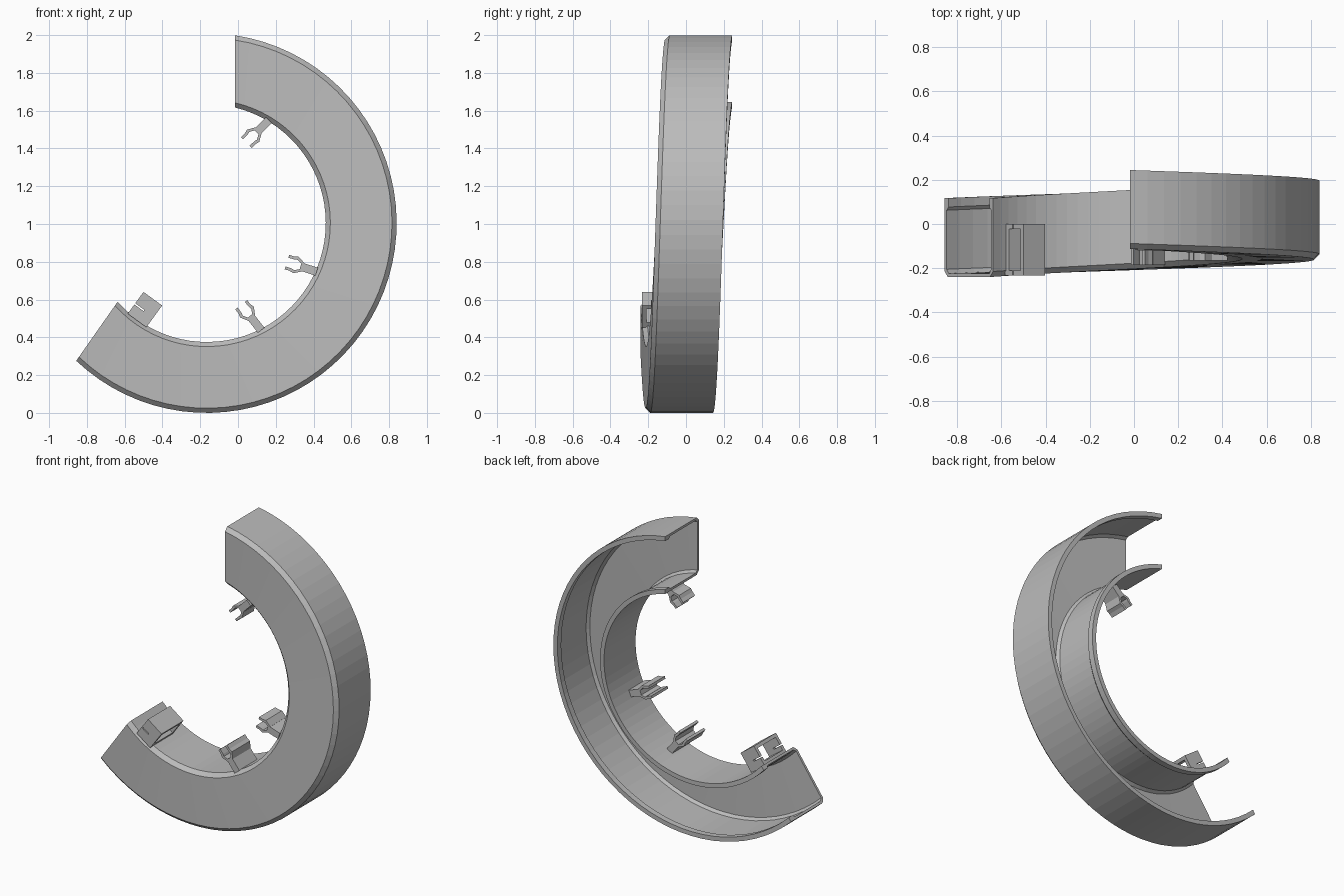
import bpy, bmesh, math
from mathutils import Vector

cube = bpy.data.objects.get("Cube")
if cube:
    bpy.data.objects.remove(cube, do_unlink=True)

grey = bpy.data.materials.new("plain_grey")
grey.use_nodes = True
COLOUR = (0.5, 0.5, 0.5, 1)
grey.diffuse_color = COLOUR
grey.node_tree.nodes["Principled BSDF"].inputs["Base Color"].default_value = COLOUR

CX, CZ = -0.165, 1.005            # helix axis
OFFSET = 0.148                    # profile plane offset from the axis
START, END = -125, 90             # sweep in degrees
FRONT_A, FRONT_B = -0.24, -0.113  # front of the trough at both ends
DEPTH, OUTER, INNER = 0.357, 0.994, 0.612
SEGMENTS = 48


def finish(name, bm):
    bmesh.ops.recalc_face_normals(bm, faces=bm.faces)
    mesh = bpy.data.meshes.new(name)
    bm.to_mesh(mesh)
    bm.free()
    mesh.materials.append(grey)
    obj = bpy.data.objects.new(name, mesh)
    bpy.context.collection.objects.link(obj)
    return obj


def skin(name, rings):
    """Join closed rings of points into a capped solid."""
    bm = bmesh.new()
    rows = [[bm.verts.new(p) for p in ring] for ring in rings]
    for a, b in zip(rows, rows[1:]):
        for i in range(len(a)):
            j = (i + 1) % len(a)
            bm.faces.new((a[i], a[j], b[j], b[i]))
    for row in (rows[0], rows[-1]):
        bm.faces.new(row)
    return finish(name, bm)


def prism(name, outline, y0, y1):
    return skin(name, [[(x, y, z) for x, z in outline] for y in (y0, y1)])


# Helical trough: U profile with chamfered corners and thickened rims
bev, wall, lip = 0.025, 0.016, 0.03
half = [(bev, 0), (0, bev), (0, DEPTH), (lip, DEPTH), (lip, DEPTH - 0.04),
        (wall, DEPTH - 0.055), (wall, bev + 0.01), (bev + 0.006, wall)]
profile = [(OUTER - t, y) for t, y in half]
profile += [(INNER + t, y) for t, y in reversed(half)]

rings = []
for i in range(SEGMENTS + 1):
    f = i / SEGMENTS
    a = math.radians(START + (END - START) * f)
    c, s = math.cos(a), math.sin(a)
    front = FRONT_A + (FRONT_B - FRONT_A) * f
    rings.append([(CX + t * c + OFFSET * s, front + y, CZ + t * s - OFFSET * c)
                  for t, y in profile])
skin("spiral_trough", rings)


# Snap clips: open six-sided ring on a stem running to the inner wall
def clip(name, x, z, angle, y0, y1):
    d = Vector((math.cos(math.radians(angle)), math.sin(math.radians(angle))))
    n = Vector((-d.y, d.x))
    o = Vector((x, z))
    rel = o - Vector((CX, CZ))
    along = rel.dot(d)
    reach = -along + math.sqrt(along ** 2 + 0.636 ** 2 - rel.length_squared)

    def polar(r, deg):
        a = math.radians(deg)
        return o + d * r * math.cos(a) + n * r * math.sin(a)

    angles = [-120, -90, -30, 30, 90, 120]
    outer = [polar(0.046, a) for a in angles]
    inner = [polar(0.029, a) for a in reversed(angles)]
    tips = [o - d * 0.05 + n * k for k in (0.04, 0.024, -0.024, -0.04)]
    prism(name + "_ring", outer + tips[:2] + inner + tips[2:], y0, y1)
    stem = [o + d * r + n * w for r, w in
            ((0.034, -0.022), (reach, -0.022), (reach, 0.022), (0.034, 0.022))]
    prism(name + "_stem", stem, y0, y1)


clip("upper_clip", 0.08, 1.467, 45, -0.12, 0.005)
clip("side_clip", 0.307, 0.783, -18, -0.165, 0.005)
clip("lower_clip", 0.048, 0.533, -52, -0.185, 0.005)

# Socket block near the lower end of the trough
u, v = Vector((0.81, -0.59)), Vector((0.59, 0.81))
corner = Vector((-0.577, 0.535))


def block(name, u0, u1, v0, v1, y0, y1):
    outline = [corner + u * a + v * b for a, b in ((u0, v0), (u1, v0), (u1, v1), (u0, v1))]
    return prism(name, outline, y0, y1)


socket = block("socket_block", 0, 0.122, -0.012, 0.13, -0.232, 0.0)
cutters = [block("socket_hole_cutter", -0.05, 0.2, 0.02, 0.108, -0.21, -0.022),
           block("socket_slit_cutter", -0.05, 0.06, 0.048, 0.056, -0.3, 0.1)]
for cutter in cutters:
    cutter.hide_render = True
    cutter.hide_viewport = True
    mod = socket.modifiers.new(cutter.name, 'BOOLEAN')
    mod.operation = 'DIFFERENCE'
    mod.solver = 'EXACT'
    mod.object = cutter
